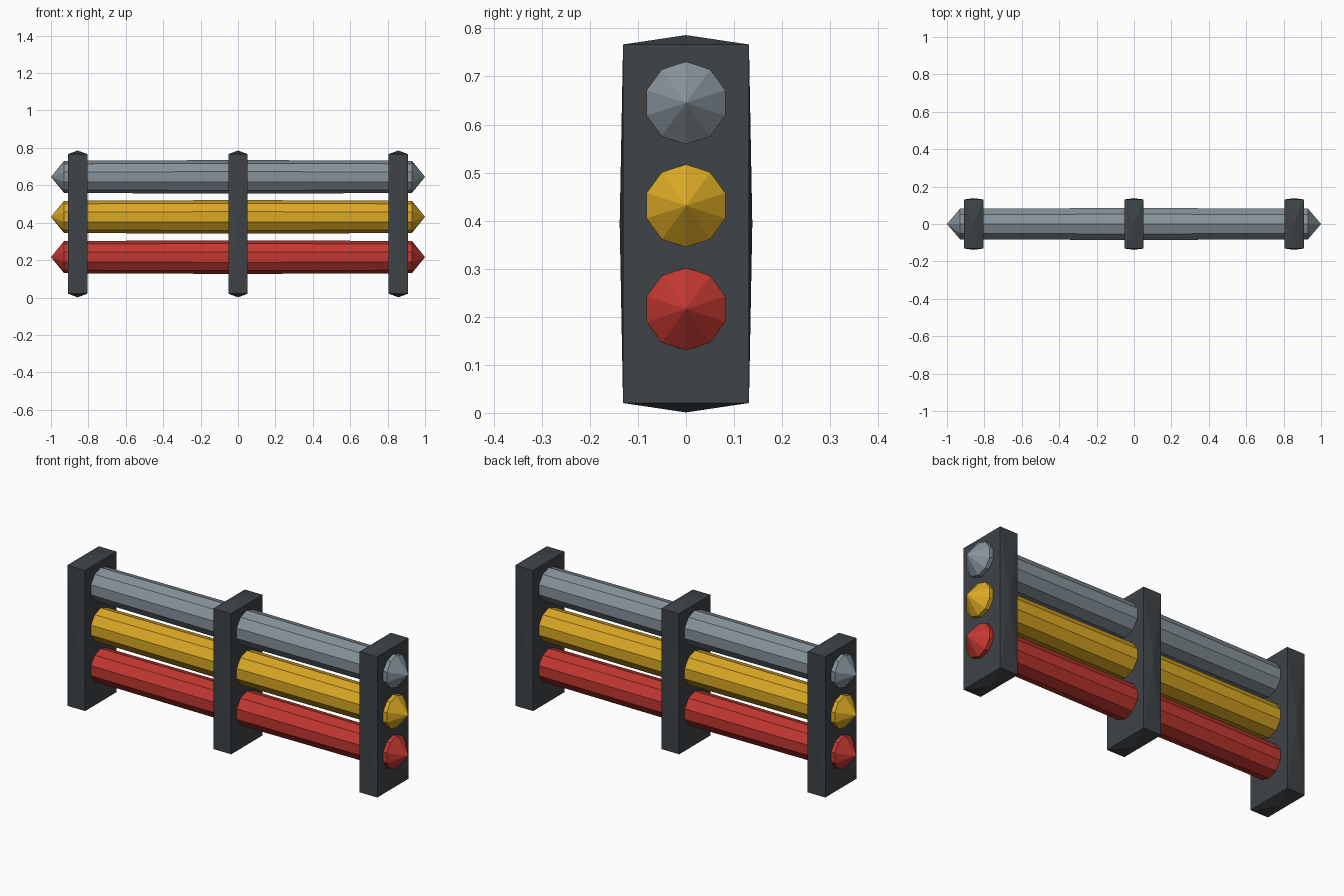
import bpy, bmesh, math

if "Cube" in bpy.data.objects:
    bpy.data.objects.remove(bpy.data.objects["Cube"])


def material(name, rgb):
    """Flat colour given as sRGB 0-255, stored as linear."""
    m = bpy.data.materials.new(name)
    lin = [((c / 255 + 0.055) / 1.055) ** 2.4 for c in rgb]
    m.diffuse_color = (*lin, 1)
    m.use_nodes = True
    m.node_tree.nodes["Principled BSDF"].inputs["Base Color"].default_value = m.diffuse_color
    return m


def finish(bm, name, mat):
    bmesh.ops.recalc_face_normals(bm, faces=bm.faces)
    mesh = bpy.data.meshes.new(name)
    bm.to_mesh(mesh)
    bm.free()
    mesh.materials.append(mat)
    bpy.context.collection.objects.link(bpy.data.objects.new(name, mesh))


def bar(name, z, mat):
    """Ten-sided rod along x, slightly fuller in the middle, with pointed ends."""
    bm = bmesh.new()
    sections = [(-0.93, 0.086), (-0.47, 0.088), (0, 0.09), (0.47, 0.088), (0.93, 0.086)]
    rings = []
    for x, r in sections:
        angles = [math.tau * i / 10 for i in range(10)]
        rings.append([bm.verts.new((x, r * math.sin(a), z + r * math.cos(a))) for a in angles])
    tips = [bm.verts.new((x, 0, z)) for x in (-1, 1)]
    for i in range(10):
        j = (i + 1) % 10
        for a, b in zip(rings, rings[1:]):
            bm.faces.new((a[i], a[j], b[j], b[i]))
        bm.faces.new((tips[0], rings[0][i], rings[0][j]))
        bm.faces.new((tips[1], rings[-1][i], rings[-1][j]))
    finish(bm, name, mat)


def bracket(name, x, mat):
    """Upright plate whose top, bottom, front and back swell to a low point."""
    bm = bmesh.new()
    bmesh.ops.create_cube(bm, size=2)
    bulge = (0, 0.007, 0.0195)
    half = (0.052, 0.131, 0.373)
    for v in bm.verts:
        v.co = [c * h for c, h in zip(v.co, half)]
    bm.normal_update()
    for f in list(bm.faces):
        n = f.normal.copy()
        axis = max(range(3), key=lambda k: abs(n[k]))
        if bulge[axis]:
            centre = bmesh.ops.poke(bm, faces=[f])["verts"][0]
            centre.co += n * bulge[axis]
    bmesh.ops.translate(bm, verts=bm.verts, vec=(x, 0, 0.3935))
    finish(bm, name, mat)


# Three stacked bars
bar("lower_bar", 0.216, material("red", (194, 56, 48)))
bar("middle_bar", 0.431, material("yellow", (218, 168, 36)))
bar("upper_bar", 0.645, material("steel grey", (134, 146, 154)))

# Three upright brackets holding the bars
dark = material("dark grey", (62, 67, 71))
for label, x in (("left", -0.857), ("centre", 0), ("right", 0.857)):
    bracket(label + "_bracket", x, dark)
